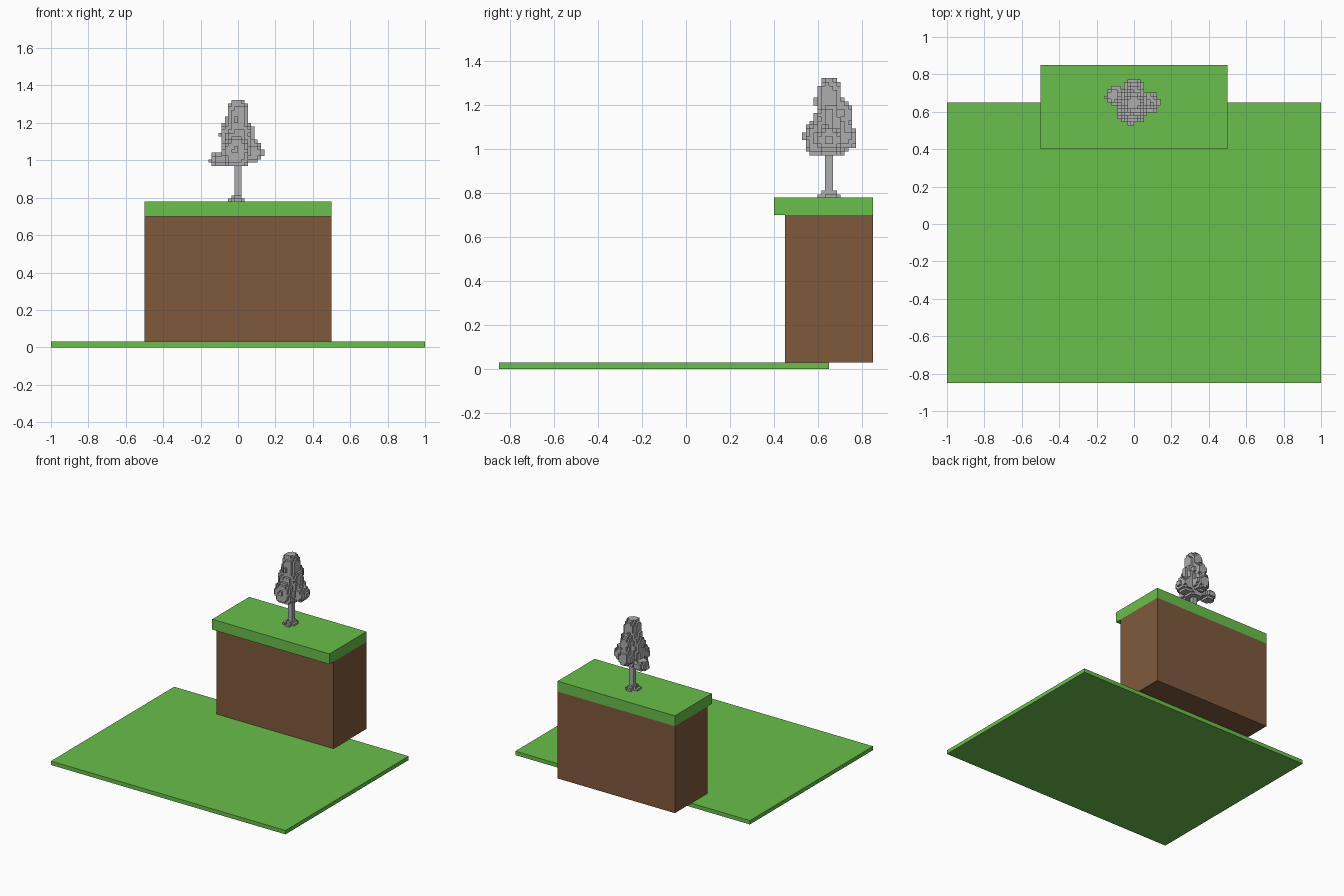
import bpy, bmesh, math
from mathutils import Vector, noise

if "Cube" in bpy.data.objects:
    bpy.data.objects.remove(bpy.data.objects["Cube"], do_unlink=True)


def material(name, rgb):
    m = bpy.data.materials.new(name)
    m.use_nodes = True
    m.diffuse_color = (*rgb, 1)
    m.node_tree.nodes["Principled BSDF"].inputs["Base Color"].default_value = (*rgb, 1)
    return m


grass = material("grass green", (0.144, 0.52, 0.07))
earth = material("earth brown", (0.212, 0.102, 0.045))
grey = material("tree grey", (0.42, 0.42, 0.42))


def finish(bm, name, mat):
    mesh = bpy.data.meshes.new(name)
    bm.to_mesh(mesh)
    bm.free()
    mesh.materials.append(mat)
    obj = bpy.data.objects.new(name, mesh)
    bpy.context.collection.objects.link(obj)
    return obj


def box(name, lo, hi, mat):
    lo, hi = Vector(lo), Vector(hi)
    bm = bmesh.new()
    bmesh.ops.create_cube(bm, size=1)
    bmesh.ops.scale(bm, vec=hi - lo, verts=bm.verts)
    bmesh.ops.translate(bm, vec=(lo + hi) / 2, verts=bm.verts)
    return finish(bm, name, mat)


# Ground, cliff and overhanging turf
box("ground", (-1, -0.85, 0), (1, 0.65, 0.03), grass)
box("cliff", (-0.5, 0.45, 0.03), (0.5, 0.85, 0.70), earth)
box("cliff_turf", (-0.5, 0.40, 0.70), (0.5, 0.85, 0.78), grass)

# Blocky tree on a small voxel grid
STEP = 0.01758
BASE = Vector((0, 0.65, 0.777))


def voxel_object(name, cells, mat):
    """Outer skin of a set of grid cells."""
    bm = bmesh.new()
    verts = {}

    def corner(key):
        if key not in verts:
            verts[key] = bm.verts.new(BASE + Vector(key) * STEP)
        return verts[key]

    for cell in cells:
        for axis in range(3):
            for side in (0, 1):
                near = list(cell)
                near[axis] += 2 * side - 1
                if tuple(near) in cells:
                    continue
                u, v = (axis + 1) % 3, (axis + 2) % 3
                loop = []
                for du, dv in ((0, 0), (1, 0), (1, 1), (0, 1)):
                    key = list(cell)
                    key[axis] += side
                    key[u] += du
                    key[v] += dv
                    loop.append(corner(tuple(key)))
                bm.faces.new(loop if side else loop[::-1])
    return finish(bm, name, mat)


def cells_in(x0, x1, y0, y1, z0, z1):
    return {(x, y, z) for x in range(x0, x1) for y in range(y0, y1) for z in range(z0, z1)}


# Trunk with spreading roots
trunk = cells_in(-1, 1, -1, 1, 0, 13)
trunk |= cells_in(-3, 2, -1, 1, 0, 1) | cells_in(-1, 1, -3, 3, 0, 1)
trunk |= cells_in(-1, 1, -2, 2, 1, 2) | cells_in(-2, 1, 0, 1, 1, 2)
trunk |= {(1, 1, 0), (-3, -2, 0), (-1, 2, 0)}
voxel_object("tree_trunk", trunk, grey)

# Crown lobes: centre and radii around the trunk axis
lobes = [
    ((0.0, 0.0, 1.08), (0.085, 0.08, 0.135)),
    ((-0.002, 0.0, 1.21), (0.062, 0.062, 0.125)),
    ((-0.10, 0.035, 1.005), (0.052, 0.055, 0.035)),
    ((0.08, 0.0, 1.045), (0.055, 0.06, 0.06)),
    ((-0.01, -0.06, 1.045), (0.075, 0.055, 0.085)),
    ((0.0, 0.08, 1.055), (0.05, 0.05, 0.06)),
    ((0.0, 0.065, 1.16), (0.045, 0.045, 0.06)),
    ((-0.05, 0.01, 1.13), (0.048, 0.055, 0.08)),
    ((0.04, 0.0, 1.14), (0.045, 0.05, 0.075)),
]
crown = set()
for cell in cells_in(-10, 10, -10, 10, 11, 31):
    p = (Vector(cell) + Vector((0.5, 0.5, 0.5))) * STEP
    p.z += BASE.z
    rough = 1 + 0.15 * noise.noise(p * 30)
    for centre, radii in lobes:
        if sum(((p[i] - centre[i]) / radii[i]) ** 2 for i in range(3)) < rough:
            crown.add(cell)
            break
voxel_object("tree_crown", crown, grey)
